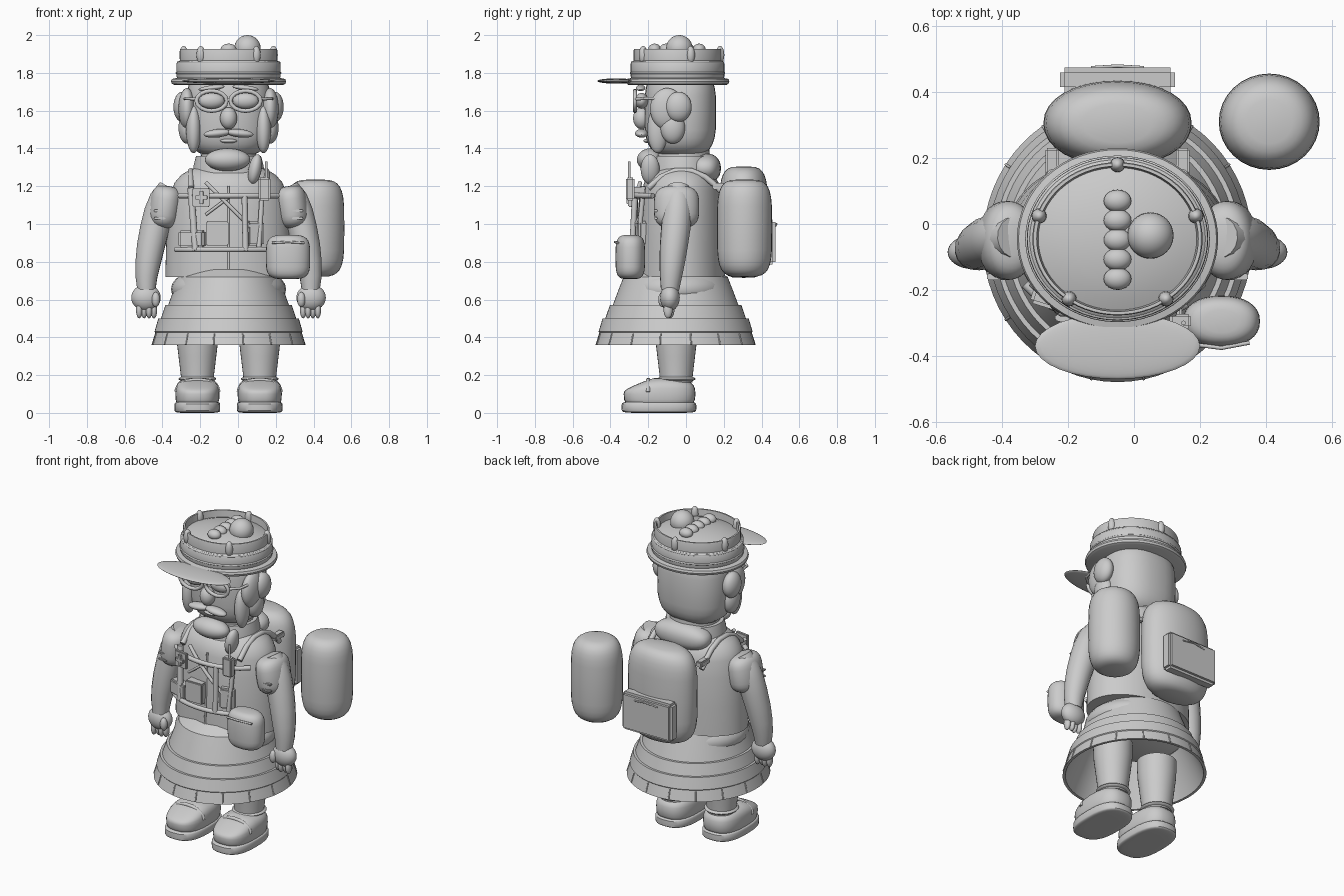
import bpy, bmesh, math
from math import sin, cos, pi, radians
from mathutils import Matrix, Vector

if "Cube" in bpy.data.objects:
    bpy.data.objects.remove(bpy.data.objects["Cube"])

CX = -0.05  # centre line of the figure
made = []
grey = bpy.data.materials.new("plain grey")
grey.use_nodes = True
grey.diffuse_color = (0.6, 0.6, 0.6, 1)
grey.node_tree.nodes["Principled BSDF"].inputs["Base Color"].default_value = (0.6, 0.6, 0.6, 1)


def finish(name, bm):
    bmesh.ops.recalc_face_normals(bm, faces=bm.faces)
    me = bpy.data.meshes.new(name)
    bm.to_mesh(me)
    bm.free()
    me.materials.append(grey)
    ob = bpy.data.objects.new(name, me)
    bpy.context.collection.objects.link(ob)
    made.append(ob)
    return ob


def blob(name, loc, size, ev=1, eh=1, rot=(0, 0, 0), seg=32):
    """Superellipsoid: ev and eh below 1 give squarer vertical and horizontal sections."""
    bm = bmesh.new()
    bmesh.ops.create_uvsphere(bm, u_segments=seg, v_segments=seg // 2, radius=1)
    p = lambda c, e: math.copysign(abs(c) ** e, c)
    for v in bm.verts:
        h = math.hypot(v.co.x, v.co.y)
        if h > 1e-5:
            x, y, r = v.co.x / h, v.co.y / h, h ** ev
            v.co.x, v.co.y = p(x, eh) * r, p(y, eh) * r
        v.co.z = p(v.co.z, ev)
        v.co = Vector(a * b for a, b in zip(v.co, size))
    turn = Matrix.Rotation(rot[2], 4, 'Z') @ Matrix.Rotation(rot[1], 4, 'Y') @ Matrix.Rotation(rot[0], 4, 'X')
    bm.transform(Matrix.Translation(loc) @ turn)
    return finish(name, bm)


def lathe(name, profile, loc, sy=1, seg=64):
    """Turn (radius, height) points about the vertical, squashed along y by sy."""
    bm = bmesh.new()
    rings = [[bm.verts.new((loc[0] + r * cos(2 * pi * i / seg), loc[1] + r * sy * sin(2 * pi * i / seg), z))
              for i in range(seg)] for r, z in profile]
    for a, b in zip(rings, rings[1:]):
        for i in range(seg):
            j = (i + 1) % seg
            bm.faces.new((a[i], a[j], b[j], b[i]))
    bmesh.ops.remove_doubles(bm, verts=bm.verts, dist=1e-5)
    return finish(name, bm)


def box(name, loc, size, bevel=0.006, rot=0):
    bm = bmesh.new()
    bmesh.ops.create_cube(bm, size=1, matrix=Matrix.Translation(loc) @ Matrix.Rotation(rot, 4, 'Z')
                          @ Matrix.Diagonal((*size, 1)))
    bmesh.ops.bevel(bm, geom=bm.edges[:], offset=bevel, segments=2, affect='EDGES')
    return finish(name, bm)


def tube(name, pts, r, cyclic=False, taper=None):
    cu = bpy.data.curves.new(name, 'CURVE')
    cu.dimensions = '3D'
    cu.bevel_depth, cu.bevel_resolution, cu.use_fill_caps = r, 6, True
    sp = cu.splines.new('POLY')
    sp.points.add(len(pts) - 1)
    for i, p in enumerate(pts):
        sp.points[i].co = (*p, 1)
        sp.points[i].radius = taper[i] if taper else 1
    sp.use_cyclic_u = cyclic
    tmp = bpy.data.objects.new(name, cu)
    bm = bmesh.new()
    bpy.context.collection.objects.link(tmp)
    bm.from_mesh(tmp.evaluated_get(bpy.context.evaluated_depsgraph_get()).to_mesh())
    bpy.data.objects.remove(tmp)
    return finish(name, bm)


# Torso, collar and neck
lathe("jacket", [(0, .72), (.335, .72), (.33, .9), (.318, 1.08), (.3, 1.18), (.285, 1.22), (.25, 1.26), (.2, 1.29),
                 (.14, 1.31), (0, 1.315)], (CX, -.025), .69)
lathe("collar", [(.19, 1.27), (.185, 1.31), (.172, 1.36), (.15, 1.36), (.15, 1.27)], (CX, -.02), .9)
lathe("neck", [(.15, 1.27), (.14, 1.45)], (CX, -.02))


def chest(x, z, off=.012):
    r = .335 - .035 * max(0, (z - .72) / .46)
    return (x, -.025 - .69 * math.sqrt(max(r * r - (x - CX) ** 2, .002)) - off, z)


def strap(name, a, b, r=.011, off=.03):
    tube(name, [chest(a[0] + (b[0] - a[0]) * t / 12, a[1] + (b[1] - a[1]) * t / 12, off) for t in range(13)], r)


# Harness on the chest
strap("zipper", (CX, .75), (CX, 1.2), .006, .006)
strap("upper_belt", (-.31, 1.15), (.21, 1.15), .014, .045)
strap("lower_belt", (-.33, .865), (.16, .865), .014, .045)
strap("right_strap", (-.25, 1.19), (-.225, .86), .018, .045)
strap("left_strap", (.035, 1.15), (.04, .86), .016, .045)
strap("outer_strap", (.13, 1.2), (.11, .86), .013, .035)
strap("long_diagonal", (-.17, 1.22), (.07, .98), .011)
strap("short_diagonal", (-.17, 1.05), (-.05, 1.14), .008)
box("right_chest_pocket", (-.24, -.225, .92), (.14, .07, .09), .01, -.3)
box("middle_chest_pocket", (-.11, -.26, .95), (.12, .06, .13))
box("left_chest_pocket", (.09, -.235, .95), (.09, .05, .13), .01, .25)
box("badge", (-.195, -.29, 1.14), (.09, .02, .1), .004, -.15)
box("badge_cross_upright", (-.195, -.305, 1.14), (.022, .016, .07), .003, -.15)
box("badge_cross_bar", (-.195, -.305, 1.14), (.065, .016, .022), .003, -.15)
box("radio", (.14, -.295, 1.185), (.065, .045, .12), .008)
box("radio_clip", (.13, -.25, 1.18), (.03, .07, .03))
tube("radio_antenna", [(.15, -.3, 1.24), (.15, -.3, 1.33)], .007)
blob("hip_pouch", (.265, -.295, .825), (.117, .078, .117), .5, .9)
tube("pouch_flap_edge", [(.18, -.365, .9), (.265, -.376, .905), (.35, -.36, .9)], .006)

# Skirt: overlapping flared tiers, open underneath
blob("hips", (CX, -.05, .655), (.305, .275, .135))
lathe("skirt", [(.2, .76), (.265, .72), (.295, .64), (.32, .57), (.335, .57), (.358, .5), (.372, .5),
                (.392, .43), (.388, .425), (.408, .36), (.392, .36), (.36, .44), (.3, .57), (.24, .7)],
      (CX, -.055), 1.04)
for i in range(16):
    a = 2 * pi * (i + .5) / 16
    tube("skirt_pleat", [(CX + r * cos(a), -.055 + 1.04 * r * sin(a), z) for r, z in ((.39, .42), (.407, .363))], .004)

for side, s in (("right", -1), ("left", 1)):
    X = lambda d: CX + s * d  # distance outward from the centre line
    # Legs and shoes
    lathe(side + "_leg", [(0, .16), (.085, .16), (.088, .2), (.1, .3), (.112, .4), (.115, .5), (0, .52)],
          (X(.165), -.052), seg=32)
    blob(side + "_sole", (X(.165), -.143, .03), (.121, .198, .03), .3, .75)
    upper = blob(side + "_shoe", (X(.165), -.14, .1), (.117, .19, .085), .65, .75)
    for v in upper.data.vertices:
        if v.co.z > .1:
            v.co.z -= max(0, -.17 - v.co.y) * .3 * (v.co.z - .1) / .08
    blob(side + "_shoe_cuff", (X(.165), -.05, .18), (.1, .1, .02))
    tube(side + "_shoe_strap", [(X(.165) + .112 * cos(t), -.2, .11 + .065 * sin(t))
                                for t in (i * pi / 10 for i in range(11))], .011)
    # Arms, sleeves and hands
    tube(side + "_arm", [(X(d), y, z) for d, y, z in ((.31, -.04, 1.19), (.345, -.043, 1.13), (.37, -.047, 1.06),
         (.392, -.055, .97), (.412, -.065, .88), (.427, -.074, .79), (.435, -.08, .72), (.435, -.085, .65))],
         .078, taper=(.8, .95, 1, 1, .95, .86, .75, .62))
    blob(side + "_sleeve", (X(.335), -.05, 1.09), (.085, .12, .112), .6, .95, (0, s * -.15, 0))
    for z in (1.03, 1.07):
        box(side + "_sleeve_stripe", (X(.365), -.16, z), (.06, .02, .012), .003)
    blob(side + "_hand", (X(.437), -.085, .61), (.078, .052, .07))
    for i in range(4):
        blob(side + "_finger", (X(.395 + .026 * i), -.085 - .01 * (i % 2), .545), (.017, .024, .045), seg=16)
    blob(side + "_thumb", (X(.385), -.125, .6), (.022, .022, .04), seg=16)
    # Ears, side hair and earpieces
    blob(side + "_ear", (X(.22), -.1, 1.61), (.045, .09, .11))
    blob(side + "_earpiece", (X(.245), -.04, 1.62), (.047, .07, .08))
    blob(side + "_hair_lock", (X(.185), -.15, 1.5), (.04, .055, .125))
    blob(side + "_side_curl", (X(.22), -.07, 1.51), (.045, .065, .085))
    # Glasses, eyes, brows and whiskers
    ring = [(X(.09) + .08 * cos(t), -.27, 1.652 + .053 * sin(t)) for t in (i * pi / 8 for i in range(16))]
    tube(side + "_spectacle_rim", ring, .011, True)
    blob(side + "_eye", (X(.09), -.235, 1.652), (.068, .035, .042))
    tube(side + "_spectacle_arm", [(X(.165), -.27, 1.66), (X(.225), -.22, 1.665), (X(.25), -.06, 1.665)], .008)
    blob(side + "_eyebrow", (X(.09), -.24, 1.72), (.07, .025, .014), rot=(0, s * .12, 0))
    blob(side + "_moustache", (X(.06), -.235, 1.48), (.072, .035, .022), rot=(0, s * .1, 0))
    # Shoulder straps over to the pack
    tube(side + "_shoulder_strap", [(X(d), y, z) for d, y, z in ((.2, .2, 1.16), (.2, .15, 1.21), (.2, .1, 1.25),
                                    (.2, .03, 1.28), (.2, -.06, 1.28), (.2, -.13, 1.25), (.2, -.2, 1.19))], .016)
    box(side + "_pack_loop", (X(.198), .185, 1.2), (.042, .09, .035))

# Head
blob("head", (CX, -.03, 1.59), (.225, .19, .235), .58, .85)
blob("nose", (CX, -.235, 1.56), (.045, .045, .058))
tube("spectacle_bridge", [(CX - .02, -.27, 1.655), (CX + .02, -.27, 1.655)], .009)
blob("mouth", (CX, -.2, 1.44), (.045, .025, .012))
blob("scarf_knot", (CX - .005, -.19, 1.34), (.12, .07, .06))
blob("scarf_tail", (.09, -.19, 1.29), (.035, .05, .08), rot=(0, .2, 0))

# Hat: brim, stepped bands and recessed domed crown
lathe("hat", [(0, 1.735), (.285, 1.735), (.3, 1.742), (.305, 1.755), (.3, 1.768), (.272, 1.773), (.275, 1.78),
              (.275, 1.85), (.268, 1.86), (.258, 1.865), (.258, 1.92), (.255, 1.927), (.245, 1.927), (.24, 1.885),
              (.2, 1.9), (.14, 1.915), (.07, 1.925), (0, 1.928)], (CX, -.045), .9)
for z, r in ((1.8, .274), (1.855, .268)):
    tube("hat_band_seam", [(CX + r * cos(i * pi / 24), -.045 + .9 * r * sin(i * pi / 24), z) for i in range(48)], .006, True)
blob("visor", (CX, -.37, 1.757), (.25, .1, .014))
for i in range(5):
    a = pi / 2 + 2 * pi * i / 5
    blob("hat_stud", (CX + .25 * cos(a), -.045 + .225 * sin(a), 1.895), (.023, .023, .048), seg=16)
    blob("crown_ridge_bead", (CX, .07 - .059 * i, 1.925), (.042, .034, .03), seg=20)
blob("crown_ball", (.05, -.035, 1.93), (.07, .07, .07))

# Backpack with roll, rear pocket, and the separate sleeping roll
blob("backpack", (CX, .305, 1.01), (.225, .13, .295), .48, .95)
blob("bedroll", (CX, .1, 1.295), (.185, .085, .08), .9, .8)
box("rear_pocket", (CX, .437, .905), (.35, .074, .24), .015)
tube("pocket_flap_edge", [(CX - .08, .474, .99), (CX, .479, 1.0), (CX + .08, .474, .99)], .005)
blob("sleeping_roll", (.41, .31, .978), (.153, .146, .258), .48, 1)

bpy.ops.object.select_all(action='DESELECT')
for ob in made:
    ob.select_set(True)
bpy.context.view_layer.objects.active = made[0]
bpy.ops.object.shade_smooth_by_angle(angle=radians(35))
